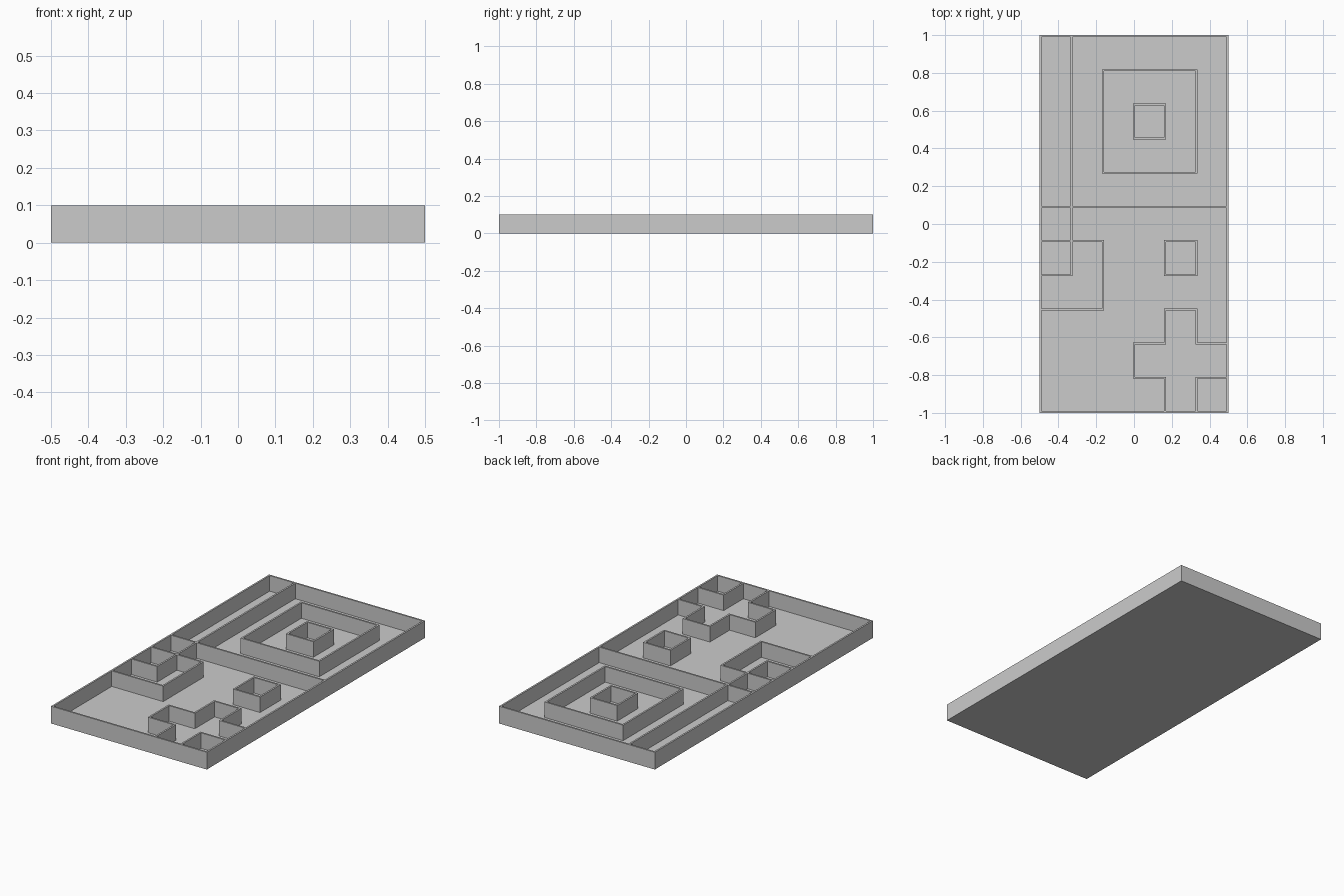
import bpy
import bmesh
from mathutils import Vector

cube = bpy.data.objects.get("Cube")
if cube:
    bpy.data.objects.remove(cube, do_unlink=True)

WIDTH, LENGTH, HEIGHT = 1.0, 2.0, 0.1
WALL = 0.01        # wall thickness
FLOOR = 0.01       # floor thickness
COLS, ROWS = 6, 11  # plan grid on which the wall centrelines lie

grey = bpy.data.materials.new("plain grey")
grey.use_nodes = True
grey.diffuse_color = (0.6, 0.6, 0.6, 1)
grey.node_tree.nodes["Principled BSDF"].inputs["Base Color"].default_value = grey.diffuse_color


def plan(col, row):
    """Plan position of a grid node."""
    return Vector(((col / COLS - 0.5) * (WIDTH - WALL),
                   (row / ROWS - 0.5) * (LENGTH - WALL)))


def make_object(name, bm):
    bmesh.ops.recalc_face_normals(bm, faces=bm.faces)
    mesh = bpy.data.meshes.new(name)
    bm.to_mesh(mesh)
    bm.free()
    mesh.materials.append(grey)
    obj = bpy.data.objects.new(name, mesh)
    bpy.context.collection.objects.link(obj)
    return obj


def wall(name, nodes, closed=False, base=FLOOR):
    """Mitred wall along grid nodes; open ends butt against another wall."""
    pts = [plan(*n) for n in nodes]
    count = len(pts)
    spans = count if closed else count - 1
    dirs = [(pts[(i + 1) % count] - pts[i]).normalized() for i in range(spans)]
    if not closed:
        pts[0] += dirs[0] * WALL / 2
        pts[-1] -= dirs[-1] * WALL / 2

    bm = bmesh.new()
    rings = []
    for i, p in enumerate(pts):
        before = dirs[i - 1] if closed or i > 0 else dirs[0]
        after = dirs[i] if i < spans else dirs[-1]
        side = before.orthogonal()
        if before != after:
            side = side + after.orthogonal()
        side = side * WALL / 2
        corners = [(p + side, base), (p - side, base),
                   (p - side, HEIGHT), (p + side, HEIGHT)]
        rings.append([bm.verts.new((q.x, q.y, z)) for q, z in corners])
    for i in range(spans):
        a, b = rings[i], rings[(i + 1) % count]
        for k in range(4):
            m = (k + 1) % 4
            bm.faces.new((a[k], a[m], b[m], b[k]))
    if not closed:
        bm.faces.new(rings[0])
        bm.faces.new(rings[-1])
    return make_object(name, bm)


def room(name, left, bottom, right, top, base=FLOOR):
    corners = [(left, bottom), (right, bottom), (right, top), (left, top)]
    return wall(name, corners, closed=True, base=base)


# Floor slab set inside the outer wall
bm = bmesh.new()
bmesh.ops.create_cube(bm, size=1)
for v in bm.verts:
    v.co = (v.co.x * (WIDTH - 2 * WALL), v.co.y * (LENGTH - 2 * WALL),
            (v.co.z + 0.5) * FLOOR)
make_object("floor", bm)

# Outer wall and main partitions
room("outer_wall", 0, 0, COLS, ROWS, base=0)
wall("cross_partition", [(0, 6), (6, 6)])
wall("corridor_wall", [(1, ROWS), (1, 6)])
wall("corridor_link_wall", [(1, 6), (1, 5)])

# Nested rooms at the back
room("back_large_room", 2, 7, 5, 10)
room("back_inner_room", 3, 8, 4, 9)

# Nested rooms against the right-hand outer wall
wall("side_large_room", [(0, 5), (2, 5), (2, 3), (0, 3)])
wall("side_small_room", [(0, 4), (1, 4), (1, 5)])

# Free-standing room
room("single_room", 4, 4, 5, 5)

# Cross-shaped room in the front corner
wall("cross_room_wall", [(6, 2), (5, 2), (5, 3), (4, 3), (4, 2),
                         (3, 2), (3, 1), (4, 1), (4, 0)])
wall("cross_room_corner", [(6, 1), (5, 1), (5, 0)])
